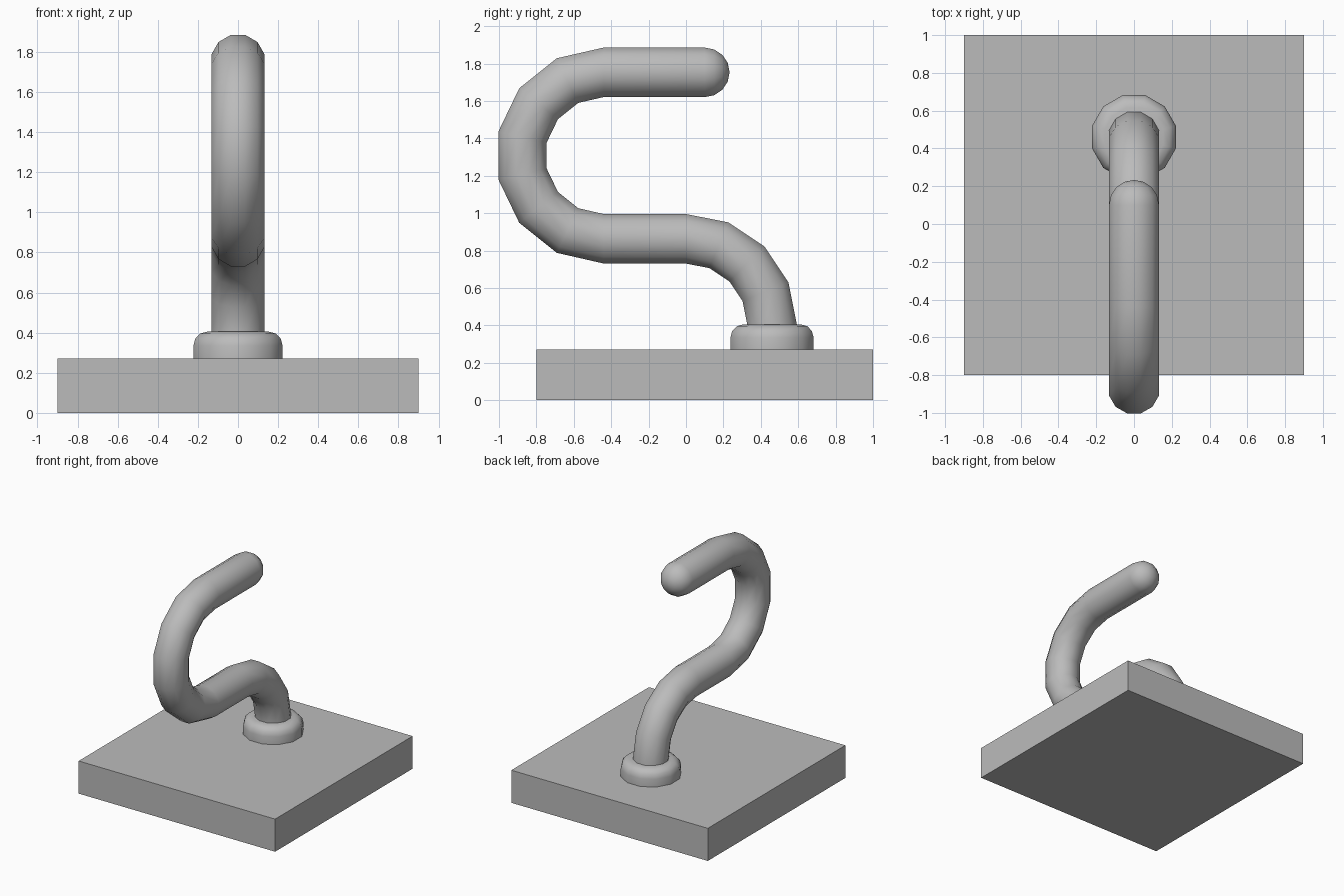
import bpy, bmesh
from math import sin, cos, radians, pi
from mathutils import Vector

cube = bpy.data.objects.get("Cube")
if cube:
    bpy.data.objects.remove(cube, do_unlink=True)

SIDES = 12


def make_material(name, rgb):
    mat = bpy.data.materials.new(name)
    mat.use_nodes = True
    color = (*rgb, 1)
    mat.diffuse_color = color
    mat.node_tree.nodes["Principled BSDF"].inputs["Base Color"].default_value = color
    return mat


grey = make_material("plain grey", (0.5, 0.5, 0.5))


def finish(bm, name, smooth=None):
    bmesh.ops.remove_doubles(bm, verts=bm.verts, dist=0.0005)
    bmesh.ops.recalc_face_normals(bm, faces=bm.faces)
    mesh = bpy.data.meshes.new(name)
    bm.to_mesh(mesh)
    bm.free()
    obj = bpy.data.objects.new(name, mesh)
    bpy.context.collection.objects.link(obj)
    mesh.materials.append(grey)
    if smooth:
        bpy.ops.object.select_all(action="DESELECT")
        obj.select_set(True)
        bpy.context.view_layer.objects.active = obj
        bpy.ops.object.shade_smooth_by_angle(angle=radians(smooth))


def loft(name, stations, smooth):
    """Skin rings given as (y, z, radius, tilt of the ring in degrees)."""
    bm = bmesh.new()
    rings = []
    for y, z, radius, tilt in stations:
        normal = Vector((0, cos(radians(tilt)), sin(radians(tilt))))
        ring = []
        for i in range(SIDES):
            t = 2 * pi * (i + 0.5) / SIDES
            offset = Vector((cos(t), 0, 0)) + normal * sin(t)
            ring.append(bm.verts.new(Vector((0, y, z)) + offset * radius))
        rings.append(ring)
    for a, b in zip(rings, rings[1:]):
        for i in range(SIDES):
            j = (i + 1) % SIDES
            bm.faces.new((a[i], a[j], b[j], b[i]))
    bm.faces.new(rings[0])
    if stations[-1][2] > 0.001:
        bm.faces.new(rings[-1])
    finish(bm, name, smooth)


# Square base block
bm = bmesh.new()
bmesh.ops.create_cube(bm, size=1)
bmesh.ops.scale(bm, vec=(1.8, 1.8, 0.27), verts=bm.verts)
bmesh.ops.translate(bm, vec=(0, 0.1, 0.135), verts=bm.verts)
finish(bm, "base_block")

# Rounded collar where the hook meets the block
collar = [(0.46, 0.27, 0.23, 0)]
for step in range(4):
    a = radians(30 * step)
    collar.append((0.46, 0.335 + 0.07 * sin(a), 0.16 + 0.07 * cos(a), 0))
loft("collar", collar, 50)

# Bent rod: rising bend, straight run, half-circle hook, rounded tip
R = 0.137
hook = [(0.46, 0.3, R, 0)]
for step in range(5):
    tilt = 22.5 * step
    a = radians(tilt)
    hook.append((0.46 * cos(a), 0.405 + 0.458 * sin(a), R, tilt))
for step in range(8):
    tilt = 90 - step * 180 / 7
    a = radians(tilt)
    hook.append((-0.44 - 0.445 * cos(a), 1.308 - 0.445 * sin(a), R, tilt))
for step in range(5):
    a = radians(22.5 * step)
    hook.append((0.10 + 0.133 * sin(a), 1.753, R * cos(a), -90))
loft("hook_rod", hook, 50)
